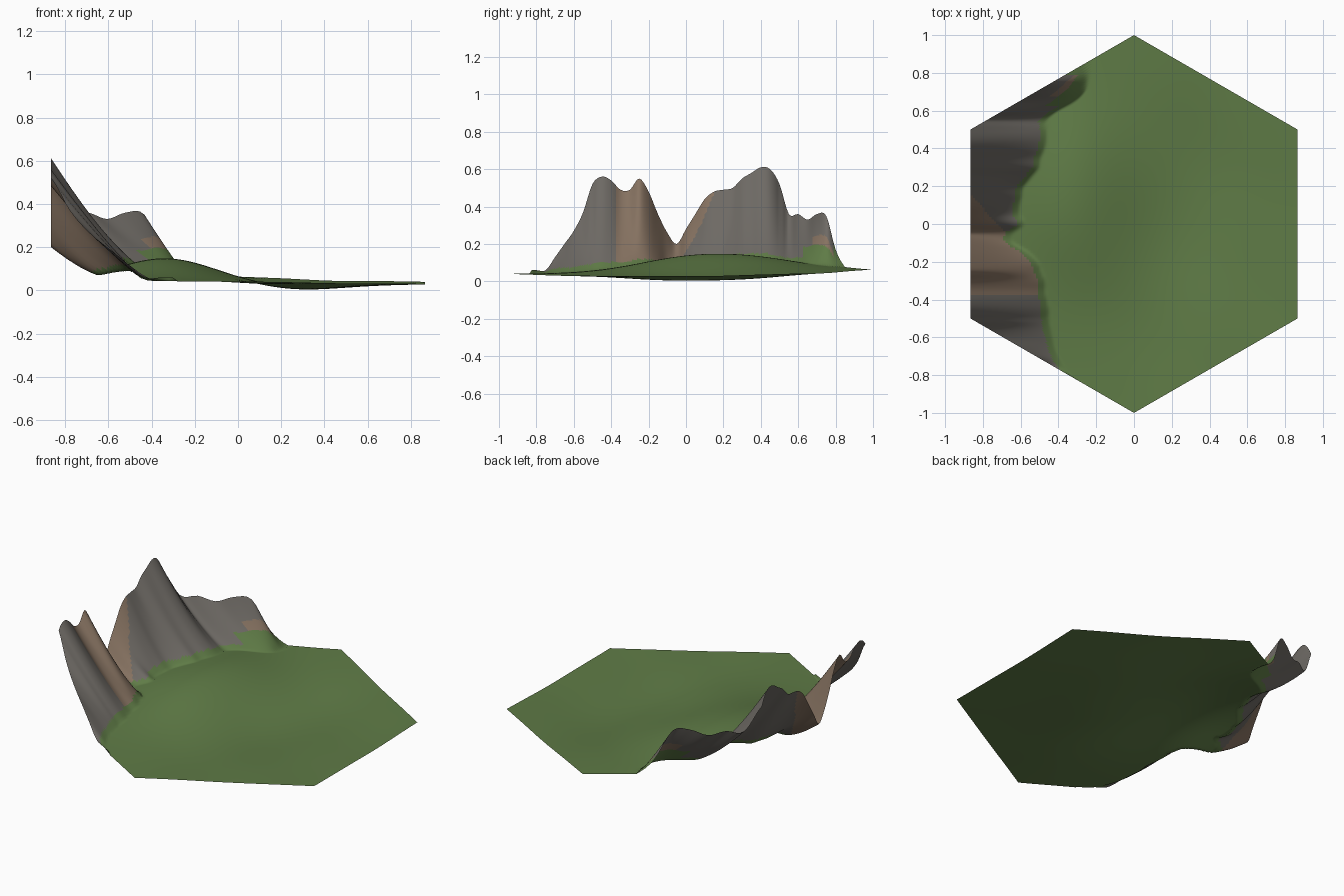
import bpy, bmesh, math

cube = bpy.data.objects.get("Cube")
if cube:
    bpy.data.objects.remove(cube, do_unlink=True)

HALF = math.sqrt(3) / 2
ROWS, COLS = 160, 140
# Cliff crest height and cliff foot (as -x), in hundredths, every 0.05 along y
STEP, FIRST = 0.05, -0.85
CREST = [6, 6, 6, 13, 20, 27, 37, 52, 56, 54, 49, 49, 55, 48, 36, 26, 20, 28, 36,
         44, 48, 49, 50, 55, 58, 61, 60, 52, 36, 36, 33, 36, 35, 17, 8]
FOOT = [26, 33, 37, 40, 42, 43, 44, 45, 45, 46, 47, 47, 49, 51, 56, 64, 64, 58, 60,
        60, 59, 58, 54, 50, 49, 47, 46, 46, 46, 40, 31, 26, 25, 25, 26]


def sample(table, y):
    """Smoothly interpolate a table along y."""
    f = min(max((y - FIRST) / STEP, 0), len(table) - 1)
    i = min(int(f), len(table) - 2)
    t = f - i
    a, b = table[i], table[i + 1]
    before, after = table[max(i - 1, 0)], table[min(i + 2, len(table) - 1)]
    m, n = (b - before) / 2, (after - a) / 2
    value = a + m * t + (3 * (b - a) - 2 * m - n) * t * t + (m + n - 2 * (b - a)) * t ** 3
    return value / 100


def half_width(y):
    return min(HALF, (1 - abs(y)) * 2 * HALF)


def bump(x, y, cx, cy, rx, ry):
    return math.exp(-((x - cx) / rx) ** 2 - ((y - cy) / ry) ** 2)


def ground(x, y):
    """Gently rolling meadow."""
    z = 0.031 + 0.02 * y * y + 0.01 * y
    z += 0.117 * bump(x, y, -0.33, 0.15, 0.33, 0.55)
    z -= 0.03 * bump(x, y, 0.3, 0.1, 0.35, 0.5)
    return z + 0.002 * math.sin(9 * x + 4 * y) * math.sin(7 * y - 3 * x)


def climb(x, y):
    """0 at the cliff foot, 1 at the outer rim."""
    foot, rim = -sample(FOOT, y), -half_width(y)
    if abs(y) > -FIRST or foot - rim < 0.01:
        return 0
    return min(max((foot - x) / (foot - rim), 0), 1)


def height(x, y):
    g = ground(x, y)
    return g + (sample(CREST, y) - g) * climb(x, y) ** 1.08


def surface(x, y):
    """Material slot: meadow, grey rock or brown rock."""
    t = climb(x, y)
    if y > 0.62:
        return 0 if t < 0.42 or y > 0.79 else 2 if t < 0.6 and y > 0.67 else 1
    if t == 0 or x > -sample(FOOT, y) - 0.04:
        return 0
    brown_edge = -0.03 - 1.15 * (x + 0.7)
    return 2 if -0.37 < y < max(brown_edge, -0.04) else 1


def material(name, color):
    mat = bpy.data.materials.new(name)
    mat.use_nodes = True
    mat.diffuse_color = color
    mat.node_tree.nodes["Principled BSDF"].inputs["Base Color"].default_value = color
    return mat


# Hexagonal terrain sheet, rows running across the tile
bm = bmesh.new()
grid = []
for r in range(ROWS + 1):
    y = -1 + 2 * r / ROWS
    w = half_width(y)
    xs = [w * (-1 + 2 * c / COLS) for c in range(COLS + 1)]
    grid.append([bm.verts.new((x, y, height(x, y))) for x in xs])
for low, high in zip(grid, grid[1:]):
    for c in range(COLS):
        face = bm.faces.new((low[c], low[c + 1], high[c + 1], high[c]))
        centre = face.calc_center_median()
        face.material_index = surface(centre.x, centre.y)
        face.smooth = True
bmesh.ops.remove_doubles(bm, verts=bm.verts, dist=0.0001)

mesh = bpy.data.meshes.new("terrain_tile")
bm.to_mesh(mesh)
bm.free()
for name, color in (("meadow_green", (0.115, 0.2, 0.062, 1)),
                    ("grey_rock", (0.155, 0.143, 0.128, 1)),
                    ("brown_rock", (0.24, 0.17, 0.12, 1))):
    mesh.materials.append(material(name, color))
tile = bpy.data.objects.new("terrain_tile", mesh)
bpy.context.collection.objects.link(tile)
